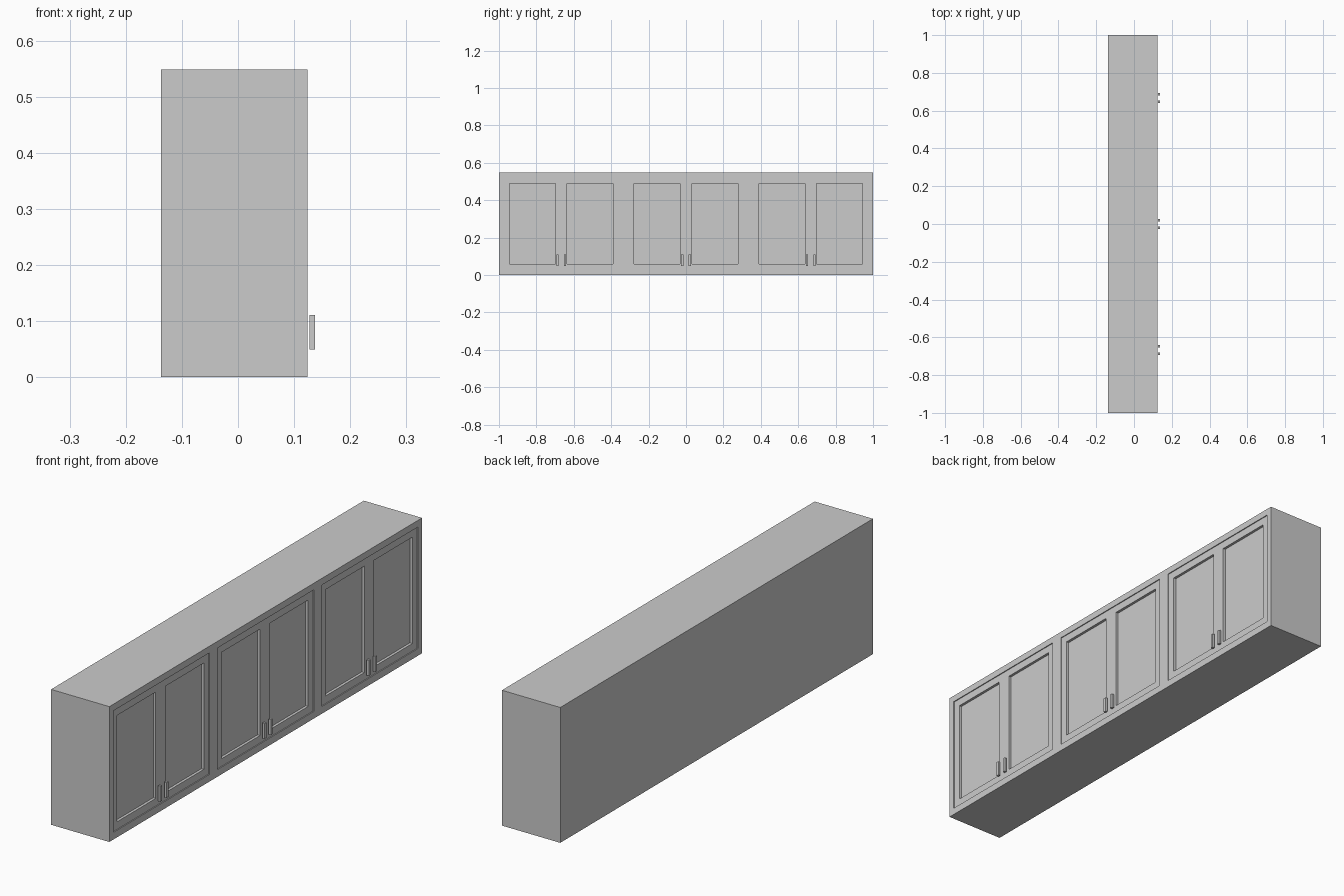
import bpy, bmesh
from mathutils import Vector

if "Cube" in bpy.data.objects:
    bpy.data.objects.remove(bpy.data.objects["Cube"])

BACK, FRONT, HEIGHT = -0.137, 0.124, 0.548
BAYS = (-0.667, 0.0, 0.667)       # centre of each double-door bay
HALF_BAY = 0.308
Z0, Z1 = 0.029, 0.521             # door opening bottom and top
DOOR_X = FRONT - 0.004            # doors sit slightly behind the face frame
OPENING_X = FRONT - 0.03


def finish(name, bm):
    bmesh.ops.recalc_face_normals(bm, faces=bm.faces[:])
    mesh = bpy.data.meshes.new(name)
    bm.to_mesh(mesh)
    bm.free()
    obj = bpy.data.objects.new(name, mesh)
    bpy.context.scene.collection.objects.link(obj)
    return obj


def box_bm(lo, hi):
    lo, hi = Vector(lo), Vector(hi)
    bm = bmesh.new()
    bmesh.ops.create_cube(bm, size=1)
    for v in bm.verts:
        v.co = Vector([(lo[i] + hi[i]) / 2 + v.co[i] * (hi[i] - lo[i]) for i in range(3)])
    bm.normal_update()
    return bm


def door(name, y0, y1):
    # Slab with a frame and a sunken centre panel
    bm = box_bm((OPENING_X, y0, Z0), (DOOR_X, y1, Z1))
    face = max(bm.faces, key=lambda f: f.calc_center_median().x)
    bmesh.ops.inset_region(bm, faces=[face], thickness=0.0435)
    ext = bmesh.ops.extrude_discrete_faces(bm, faces=[face])
    bmesh.ops.translate(bm, verts=ext["faces"][0].verts[:], vec=(-0.011, 0, 0))
    return finish(name, bm)


# Carcass with three shallow door openings
carcass = finish("carcass", box_bm((BACK, -1, 0), (FRONT, 1, HEIGHT)))
for i, yc in enumerate(BAYS):
    cutter = finish(f"opening_cutter_{i + 1}",
                    box_bm((OPENING_X, yc - HALF_BAY, Z0), (FRONT + 0.05, yc + HALF_BAY, Z1)))
    cutter.hide_render = True
    cutter.hide_set(True)
    mod = carcass.modifiers.new("opening", 'BOOLEAN')
    mod.operation = 'DIFFERENCE'
    mod.solver = 'EXACT'
    mod.object = cutter

# Doors and bar handles, one pair per bay
for i, yc in enumerate(BAYS):
    for side, s in (("left", -1), ("right", 1)):
        ya, yb = sorted((yc, yc + s * HALF_BAY))
        door(f"door_{i + 1}_{side}", ya, yb)
        hy = yc + s * 0.02
        finish(f"handle_{i + 1}_{side}",
               box_bm((0.127, hy - 0.006, 0.049), (0.137, hy + 0.006, 0.111)))
